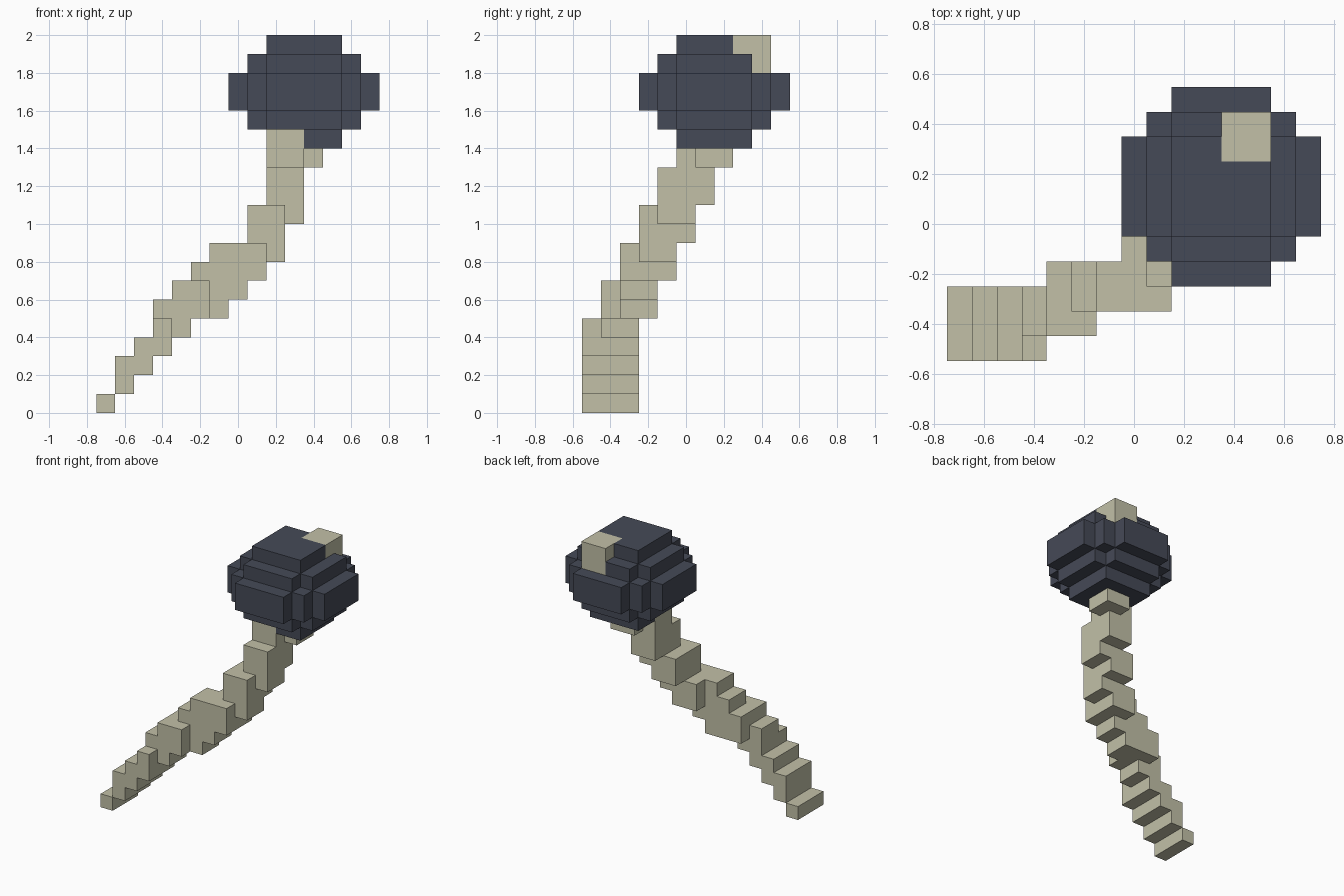
import bpy, bmesh
from mathutils import Vector

if "Cube" in bpy.data.objects:
    bpy.data.objects.remove(bpy.data.objects["Cube"], do_unlink=True)

STEP = 0.1                             # size of one block
ORIGIN = Vector((-0.05, -0.05, 0.0))   # position of block corner (0, 0, 0)


def material(name, rgb):
    m = bpy.data.materials.new(name)
    m.use_nodes = True
    m.diffuse_color = (*rgb, 1)
    m.node_tree.nodes["Principled BSDF"].inputs["Base Color"].default_value = (*rgb, 1)
    return m


def cells(boxes):
    """All unit blocks covered by boxes given as (x0, x1), (y0, y1), (z0, z1)."""
    return {(x, y, z) for bx, by, bz in boxes
            for x in range(*bx) for y in range(*by) for z in range(*bz)}


def build(name, own, solid, mat):
    """Skin the blocks in own, leaving out faces buried inside solid."""
    bm = bmesh.new()
    for c in own:
        for axis in range(3):
            for side in (0, 1):
                n = list(c)
                n[axis] += 2 * side - 1
                if tuple(n) in solid:
                    continue
                u, v = (axis + 1) % 3, (axis + 2) % 3
                corners = []
                for du, dv in ((0, 0), (1, 0), (1, 1), (0, 1)):
                    p = Vector(c)
                    p[axis] += side
                    p[u] += du
                    p[v] += dv
                    corners.append(bm.verts.new(ORIGIN + p * STEP))
                bm.faces.new(corners if side else corners[::-1])
    bmesh.ops.remove_doubles(bm, verts=bm.verts, dist=0.001)
    # merge coplanar squares into clean flat panels
    bmesh.ops.dissolve_limit(bm, angle_limit=0.01, verts=bm.verts, edges=bm.edges)
    me = bpy.data.meshes.new(name)
    bm.to_mesh(me)
    bm.free()
    me.materials.append(mat)
    ob = bpy.data.objects.new(name, me)
    bpy.context.collection.objects.link(ob)


# stepped round head
head = cells([
    ((0, 8), (0, 4), (16, 18)),
    ((1, 7), (-1, 5), (16, 18)),
    ((2, 6), (-2, 6), (16, 18)),
    ((1, 7), (0, 4), (15, 19)),
    ((2, 6), (-1, 5), (15, 19)),
    ((2, 6), (0, 4), (14, 20)),
])

# crooked handle, from the foot upwards
handle = cells([
    ((-7, -6), (-5, -2), (0, 1)),
    ((-6, -5), (-5, -2), (1, 3)),
    ((-5, -4), (-5, -2), (2, 4)),
    ((-4, -3), (-5, -2), (3, 5)),
    ((-4, -2), (-4, -2), (4, 6)),
    ((-3, -1), (-4, -1), (5, 7)),
    ((-2, 0), (-3, -1), (5, 8)),
    ((-2, 1), (-3, -1), (6, 8)),
    ((-1, 2), (-3, -1), (7, 9)),
    ((0, 2), (-1, 0), (7, 9)),
    ((1, 3), (-2, 0), (8, 11)),
    ((1, 3), (-2, 1), (9, 11)),
    ((2, 4), (-1, 1), (10, 13)),
    ((2, 4), (-1, 2), (11, 13)),
    ((2, 4), (0, 2), (13, 15)),
    ((3, 5), (1, 3), (13, 15)),
])

# end of the handle showing through the top of the head
handle_tip = cells([((4, 6), (3, 5), (18, 20))])

head -= handle | handle_tip
solid = head | handle | handle_tip

slate = material("dark slate", (0.060, 0.068, 0.095))
wood = material("pale wood", (0.54, 0.53, 0.39))

build("head", head, solid, slate)
build("handle", handle, solid, wood)
build("handle_tip", handle_tip, solid, wood)
